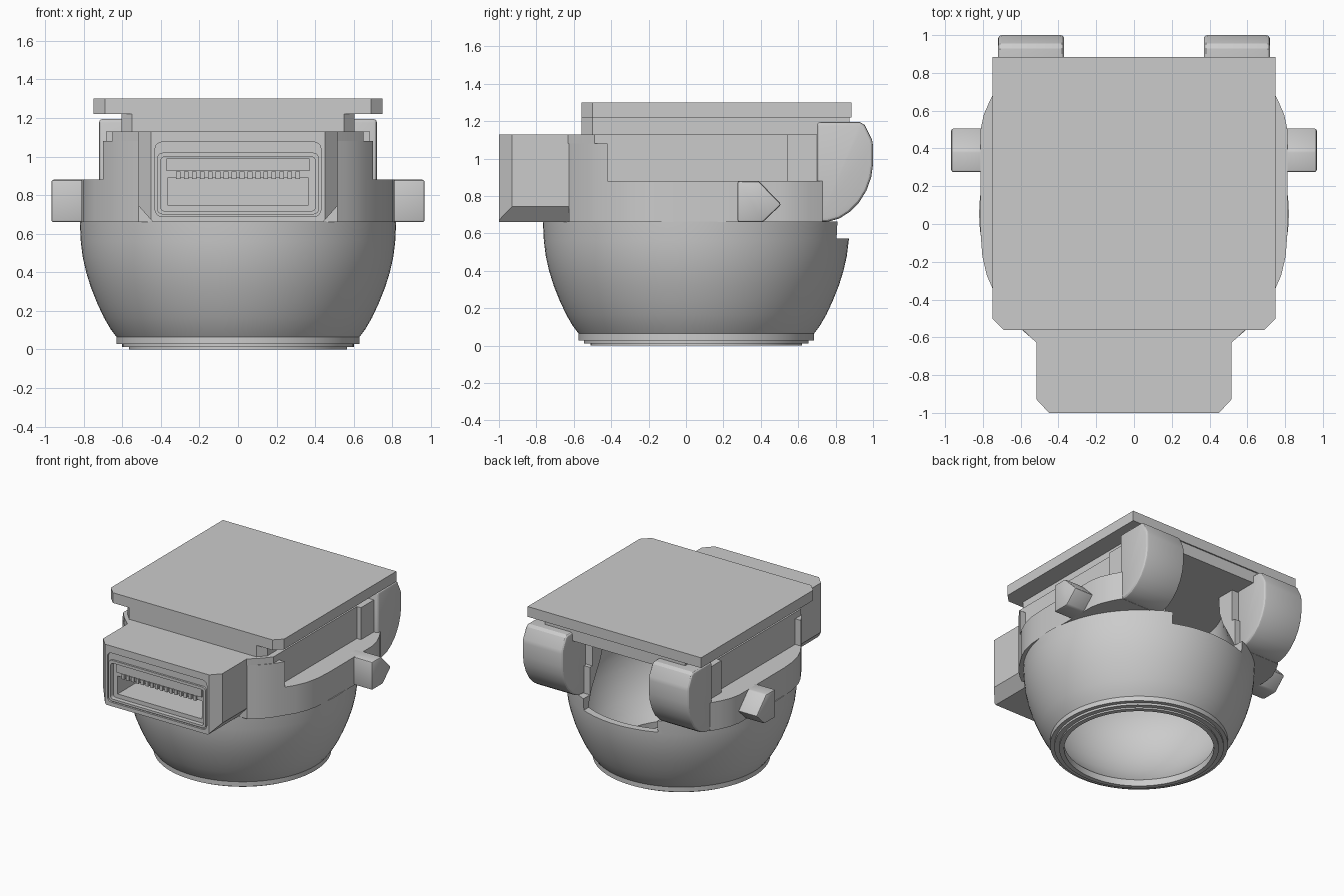
import bpy, bmesh, math

if "Cube" in bpy.data.objects:
    bpy.data.objects.remove(bpy.data.objects["Cube"])

CY = 0.055  # centre of the round bowl along y


def make(name, bm):
    bmesh.ops.recalc_face_normals(bm, faces=bm.faces)
    me = bpy.data.meshes.new(name)
    bm.to_mesh(me)
    bm.free()
    ob = bpy.data.objects.new(name, me)
    bpy.context.collection.objects.link(ob)
    return ob


def mirrored(half):
    return half + [(-x, y) for x, y in reversed(half)]


def prism(name, pts, a, b, axis='z'):
    """Extrude a 2D outline from a to b along an axis."""
    place = {'z': lambda u, v, w: (u, v, w),
             'y': lambda u, v, w: (u, w, v),
             'x': lambda u, v, w: (w, u, v)}[axis]
    bm = bmesh.new()
    lo = [bm.verts.new(place(u, v, a)) for u, v in pts]
    hi = [bm.verts.new(place(u, v, b)) for u, v in pts]
    n = len(pts)
    bm.faces.new(lo)
    bm.faces.new(hi)
    for i in range(n):
        bm.faces.new((lo[i], lo[(i + 1) % n], hi[(i + 1) % n], hi[i]))
    return make(name, bm)


def box(name, x0, x1, y0, y1, z0, z1):
    return prism(name, [(x0, y0), (x1, y0), (x1, y1), (x0, y1)], z0, z1)


def lathe(name, prof, n=96):
    """Solid of revolution with flat caps."""
    bm = bmesh.new()
    rings = [[bm.verts.new((r * math.cos(2 * math.pi * i / n),
                            CY + r * math.sin(2 * math.pi * i / n), z))
              for i in range(n)] for r, z in prof]
    for p, q in zip(rings, rings[1:]):
        for i in range(n):
            bm.faces.new((p[i], p[(i + 1) % n], q[(i + 1) % n], q[i]))
    bm.faces.new(rings[0])
    bm.faces.new(rings[-1])
    return make(name, bm)


def apply_mods(ob):
    dg = bpy.context.evaluated_depsgraph_get()
    me = bpy.data.meshes.new_from_object(ob.evaluated_get(dg))
    ob.modifiers.clear()
    ob.data = me


def boolean(ob, *cutters, op='DIFFERENCE'):
    for c in cutters:
        m = ob.modifiers.new('bool', 'BOOLEAN')
        m.operation, m.object, m.solver = op, c, 'EXACT'
    apply_mods(ob)


def bevel(ob, w, seg=3):
    m = ob.modifiers.new('bevel', 'BEVEL')
    m.width, m.segments, m.angle_limit = w, seg, math.radians(35)
    apply_mods(ob)


def rounded(hx, z0, z1, r):
    """Rounded rectangle in the xz plane, symmetric in x."""
    zc = (z0 + z1) / 2
    pts = []
    for cx, cz, a0 in ((hx - r, z1 - r, 0), (r - hx, z1 - r, 90),
                       (r - hx, z0 + r, 180), (hx - r, z0 + r, 270)):
        for k in range(5):
            a = math.radians(a0 + 22.5 * k)
            pts.append((cx + r * math.cos(a), cz + r * math.sin(a)))
    return pts


# Cutters: round cavity and rear window
cavity = lathe('cavity_cutter', [(.53, -.1), (.53, .05), (.58, .1), (.66, .2), (.71, .3),
                                 (.745, .4), (.76, .5), (.76, .6), (.73, .7), (.68, .8),
                                 (.63, .9), (.60, 1.0), (.59, 1.16)])
window = box('window_cutter', -.32, .32, .4, 1.3, .573, 1.16)

# Bowl with stepped foot rim
bowl = lathe('bowl', [(.565, 0), (.565, .012), (.60, .012), (.60, .028), (.63, .028),
                      (.63, .065), (.66, .105), (.695, .165), (.73, .24), (.762, .32),
                      (.787, .4), (.805, .48), (.815, .56), (.82, .665)])
boolean(bowl, cavity, window)

# Collar around the bowl, with the raised front shoulders
front = [(.515, -.625), (.56, -.59), (.61, -.545), (.66, -.485), (.70, -.42)]
collar = prism('collar', mirrored(front + [(.745, -.35), (.78, -.27), (.803, -.17), (.812, -.05),
                                           (.812, .5), (.795, .58), (.76, .66), (.72, .73)]), .66, .88)
boolean(collar, cavity, window)
shoulder = prism('front_shoulders', mirrored(front), .87, 1.08)
boolean(shoulder, cavity)

# Upper housing, rear posts and lid
housing = box('housing', -.65, .65, -.45, .70, .87, 1.08)
boolean(housing, cavity, window)
for s, side in ((1, 'right'), (-1, 'left')):
    x0, x1 = sorted((s * .60, s * .685))
    box('rear_post_' + side, x0, x1, .54, .71, .87, 1.13)
nose = [(.45, -1), (.515, -.93), (.515, -.63)]
lid = prism('lid', mirrored(nose + [(.60, -.55), (.65, -.49), (.65, .70)]), 1.08, 1.13)
boolean(lid, cavity, window)

# Neck and top plate
prism('neck', mirrored([(.55, -.56), (.605, -.50), (.605, .875)]), 1.13, 1.22)
prism('top_plate', mirrored([(.69, -.56), (.75, -.50), (.75, .885)]), 1.22, 1.30)

# Front connector block with chamfered underside and recessed socket
block = prism('connector_block', mirrored(nose + [(.515, -.45)]), .66, 1.08)
section = prism('section_cutter', mirrored([(.43, .65), (.44, .66), (.516, .745), (.516, 1.2)]), -1.1, 0, 'y')
boolean(block, section, op='INTERSECT')
groove = prism('groove_cutter', rounded(.43, .69, 1.075, .035), -1.1, -.985, 'y')
recess = prism('recess_cutter', rounded(.405, .71, 1.015, .03), -1.1, -.965, 'y')
slot = box('slot_cutter', -.365, .365, -1.1, -.66, .75, .89)
boolean(block, cavity, groove, recess, slot)

# Socket rim, ledge and contact pins
rim = prism('socket_rim', rounded(.42, .70, 1.02, .03), -1.0, -.96, 'y')
rim_hole = prism('rim_cutter', rounded(.402, .718, .998, .022), -1.1, -.9, 'y')
boolean(rim, rim_hole)
box('socket_ledge', -.37, .37, -.98, -.95, .925, .99)
for i in range(16):
    x = -.31 + i * .62 / 15
    box('contact_pin', x - .012, x + .012, -.98, -.80, .885, .922)

# Rear hooks and side lugs
hook_pts = [(.70, 1.195), (.93, 1.195), (.955, 1.18), (.995, 1.10), (1.0, 1.07), (1.0, .97),
            (.99, .90), (.965, .83), (.925, .765), (.875, .715), (.82, .68), (.76, .663), (.70, .66)]
lug_pts = [(.275, .66), (.41, .66), (.51, .755), (.39, .88), (.275, .88)]
for s, side in ((1, 'right'), (-1, 'left')):
    hook = prism('rear_hook_' + side, hook_pts, s * .37, s * .72, 'x')
    bevel(hook, .02)
    lug = prism('side_lug_' + side, lug_pts, s * .74, s * .968, 'x')
    bevel(lug, .012, 2)

# Remove cutters and shade
for ob in list(bpy.data.objects):
    if ob.name.endswith('_cutter'):
        bpy.data.objects.remove(ob)
bpy.ops.object.select_all(action='SELECT')
bpy.context.view_layer.objects.active = bowl
bpy.ops.object.shade_smooth_by_angle(angle=math.radians(28))
